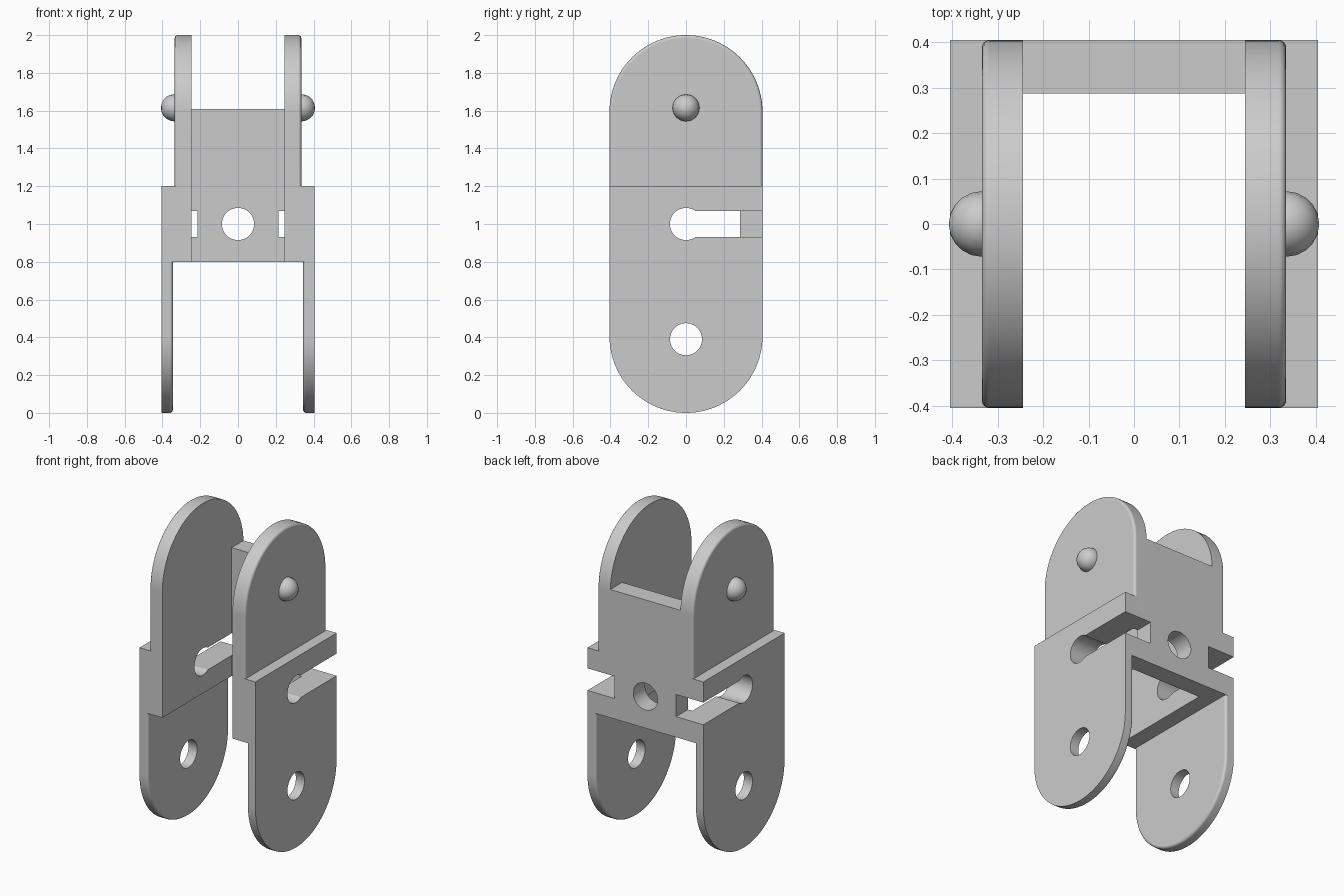
import bpy, bmesh, math
from mathutils import Matrix, Vector

cube = bpy.data.objects.get("Cube")
if cube:
    bpy.data.objects.remove(cube, do_unlink=True)

R = 0.405          # half depth and half width of the bracket
IN, UP, LOW = 0.245, 0.335, 0.345   # inner face, upper outer face, lower inner face

grey = bpy.data.materials.new("plain_grey")
grey.use_nodes = True
colour = (0.6, 0.6, 0.6, 1)
grey.diffuse_color = colour
grey.node_tree.nodes["Principled BSDF"].inputs["Base Color"].default_value = colour


def make(name, bm):
    bmesh.ops.recalc_face_normals(bm, faces=bm.faces[:])
    mesh = bpy.data.meshes.new(name)
    bm.to_mesh(mesh)
    bm.free()
    mesh.materials.append(grey)
    obj = bpy.data.objects.new(name, mesh)
    bpy.context.collection.objects.link(obj)
    return obj


def box(name, lo, hi):
    bm = bmesh.new()
    lo, hi = Vector(lo), Vector(hi)
    bmesh.ops.create_cube(bm, size=1, matrix=Matrix.Translation((lo + hi) / 2)
                          @ Matrix.Diagonal((*[abs(d) for d in hi - lo], 1)))
    return make(name, bm)


def cylinder(name, centre, axis, length, radius=0.085):
    bm = bmesh.new()
    turn = Matrix.Rotation(math.pi / 2, 4, "Y" if axis == "x" else "X")
    bmesh.ops.create_cone(bm, cap_ends=True, segments=48, radius1=radius, radius2=radius,
                          depth=length, matrix=Matrix.Translation(centre) @ turn)
    return make(name, bm)


def round_plate(name, x_flat, x_soft, z_base, z_tip):
    """Plate with a semicircular end; the rim on the x_soft side is filleted."""
    up = 1 if z_tip > z_base else -1
    zc = z_tip - up * R
    profile = [(R, z_base)]
    for i in range(49):
        a = math.pi * i / 48
        profile.append((R * math.cos(a), zc + up * R * math.sin(a)))
    profile.append((-R, z_base))
    bm = bmesh.new()
    face = bm.faces.new([bm.verts.new((x_flat, y, z)) for y, z in profile])
    ext = bmesh.ops.extrude_face_region(bm, geom=[face])["geom"]
    bmesh.ops.translate(bm, vec=(x_soft - x_flat, 0, 0),
                        verts=[v for v in ext if isinstance(v, bmesh.types.BMVert)])
    bmesh.ops.recalc_face_normals(bm, faces=bm.faces[:])
    rim = [e for e in bm.edges
           if all(abs(v.co.x - x_soft) < 1e-5 for v in e.verts)
           and not all(abs(v.co.z - z_base) < 1e-5 for v in e.verts)]
    bmesh.ops.bevel(bm, geom=rim, offset=0.016, segments=4, profile=0.5, affect="EDGES")
    return make(name, bm)


def combine(target, tool, operation):
    mod = target.modifiers.new("combine", "BOOLEAN")
    mod.operation, mod.solver, mod.object = operation, "EXACT", tool
    bpy.context.view_layer.objects.active = target
    bpy.ops.object.modifier_apply(modifier=mod.name)
    bpy.data.objects.remove(tool, do_unlink=True)


def smooth(obj):
    bpy.ops.object.select_all(action="DESELECT")
    obj.select_set(True)
    bpy.context.view_layer.objects.active = obj
    bpy.ops.object.shade_smooth_by_angle(angle=math.radians(30))


# Back wall joining the two sides
body = box("hinge_body", (-IN, 0.287, 0.8), (IN, R, 1.61))

for s, side in ((1, "left"), (-1, "right")):
    # Thick middle block with an upper and a lower round-ended plate
    combine(body, box("middle_block", (s * IN, -R, 0.8), (s * R, R, 1.2)), "UNION")
    combine(body, round_plate("upper_plate", s * IN, s * UP, 1.2, 2.0), "UNION")
    combine(body, round_plate("lower_plate", s * R, s * LOW, 0.8, 0.0), "UNION")
    # Slot open to the back
    combine(body, box("slot_cutter", (s * 0.215, 0, 0.93), (s * 0.5, 0.5, 1.07)), "DIFFERENCE")
    # Snap-in pin on the outside of the upper plate
    bm = bmesh.new()
    bmesh.ops.create_uvsphere(bm, u_segments=16, v_segments=10, radius=0.072,
                              matrix=Matrix.Translation((s * 0.336, 0, 1.615))
                              @ Matrix.Rotation(math.pi / 2, 4, "Y"))
    smooth(make(side + "_pin", bm))

# Slot ends, pin holes and the hole through the back wall
combine(body, cylinder("slot_end_cutter", (0, 0, 1.0), "x", 1), "DIFFERENCE")
combine(body, cylinder("pin_hole_cutter", (0, 0, 0.39), "x", 1), "DIFFERENCE")
combine(body, cylinder("wall_hole_cutter", (0, 0.35, 1.0), "y", 0.4), "DIFFERENCE")

smooth(body)
body.modifiers.new("even_shading", "WEIGHTED_NORMAL").keep_sharp = True
